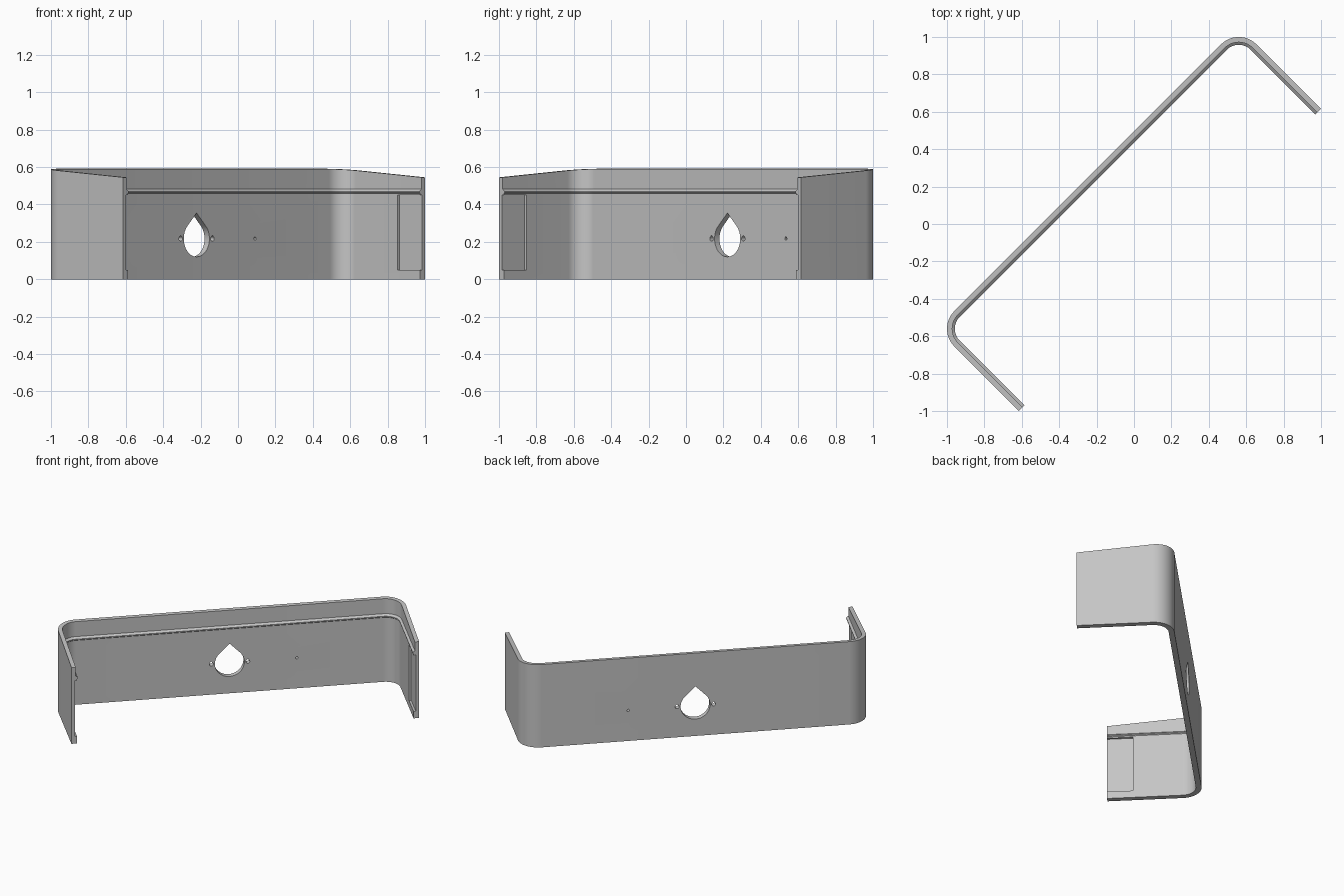
import bpy
import bmesh
from math import cos, sin, pi, radians
from mathutils import Matrix, Vector

if "Cube" in bpy.data.objects:
    bpy.data.objects.remove(bpy.data.objects["Cube"])

TURN = Matrix.Rotation(radians(45), 4, "Z")   # the bracket stands diagonally
HALF, BACK, TIP, RADIUS = 1.142, 0.35, -0.272, 0.133

grey = bpy.data.materials.new("satin grey")
grey.use_nodes = True
colour = (0.56, 0.56, 0.56, 1)
grey.diffuse_color = colour
grey.node_tree.nodes["Principled BSDF"].inputs["Base Color"].default_value = colour


def make_object(name, bm):
    bmesh.ops.recalc_face_normals(bm, faces=bm.faces)
    mesh = bpy.data.meshes.new(name)
    bm.to_mesh(mesh)
    bm.free()
    mesh.materials.append(grey)
    obj = bpy.data.objects.new(name, mesh)
    obj.matrix_world = TURN
    bpy.context.collection.objects.link(obj)
    return obj


def outline():
    """Outer plan line with inward directions: arm, corner, back, corner, arm."""
    steps = 16
    path = [(Vector((HALF, TIP)), Vector((-1, 0)))]
    for side in (1, -1):
        centre = Vector((side * (HALF - RADIUS), BACK - RADIUS))
        for i in range(steps + 1):
            a = pi / 2 * (i / steps if side > 0 else 1 + i / steps)
            out = Vector((cos(a), sin(a)))
            path.append((centre + out * RADIUS, -out))
    path.append((Vector((-HALF, TIP)), Vector((1, 0))))
    return path


def top_height(v):
    return 0.545 + 0.046 * (v - TIP) / (BACK - TIP)


# Wall cross-section: depth from the outer face and height (None = sloping top)
SECTION = [(0, 0), (0, None), (0.028, None), (0.028, 0.482), (0.042, 0.47),
           (0.042, 0.464), (0.037, 0.459), (0.037, 0)]


def build_wall():
    bm = bmesh.new()
    rings = []
    for point, inward in outline():
        ring = []
        for depth, z in SECTION:
            p = point + inward * depth
            ring.append(bm.verts.new((p.x, p.y, top_height(p.y) if z is None else z)))
        rings.append(ring)
    n = len(SECTION)
    for a, b in zip(rings, rings[1:]):
        for i in range(n):
            j = (i + 1) % n
            bm.faces.new((a[i], a[j], b[j], b[i]))
    bm.faces.new(rings[0])
    bm.faces.new(rings[-1])
    return make_object("bracket_wall", bm)


def teardrop_cutter(name, u, z, r):
    """Round hole with a pointed roof, cut through the back wall."""
    points = [(r * cos(a), r * sin(a)) for a in
              (radians(135 + 270 * i / 36) for i in range(37))]
    points.append((0, r * 2 ** 0.5))
    bm = bmesh.new()
    face = bm.faces.new([bm.verts.new((u + x, BACK - 0.1, z + y)) for x, y in points])
    grown = bmesh.ops.extrude_face_region(bm, geom=[face])["geom"]
    bmesh.ops.translate(bm, vec=(0, 0.2, 0),
                        verts=[g for g in grown if isinstance(g, bmesh.types.BMVert)])
    return make_object(name, bm)


def recess_cutter(name, side):
    """Shallow pocket on the inside of an arm, open at its tip."""
    bm = bmesh.new()
    bmesh.ops.create_cube(bm, size=1)
    bmesh.ops.scale(bm, vec=(0.1, 0.27, 0.4), verts=bm.verts)
    bmesh.ops.translate(bm, vec=(side * (HALF - 0.022 - 0.05), -0.102 - 0.135, 0.25),
                        verts=bm.verts)
    return make_object(name, bm)


wall = build_wall()
cutters = [
    teardrop_cutter("main_hole_cutter", 0, 0.217, 0.097),
    teardrop_cutter("left_screw_hole_cutter", 0.12, 0.217, 0.013),
    teardrop_cutter("right_screw_hole_cutter", -0.12, 0.217, 0.013),
    teardrop_cutter("pin_hole_cutter", 0.442, 0.217, 0.008),
    recess_cutter("left_recess_cutter", 1),
    recess_cutter("right_recess_cutter", -1),
]

# Cut the openings, then drop the cutters
bpy.context.view_layer.objects.active = wall
wall.select_set(True)
for cutter in cutters:
    cutter.hide_render = True
    mod = wall.modifiers.new(cutter.name, "BOOLEAN")
    mod.operation = "DIFFERENCE"
    mod.solver = "EXACT"
    mod.object = cutter
    bpy.ops.object.modifier_apply(modifier=mod.name)
    bpy.data.objects.remove(cutter)

bpy.ops.object.shade_smooth_by_angle(angle=radians(25))
